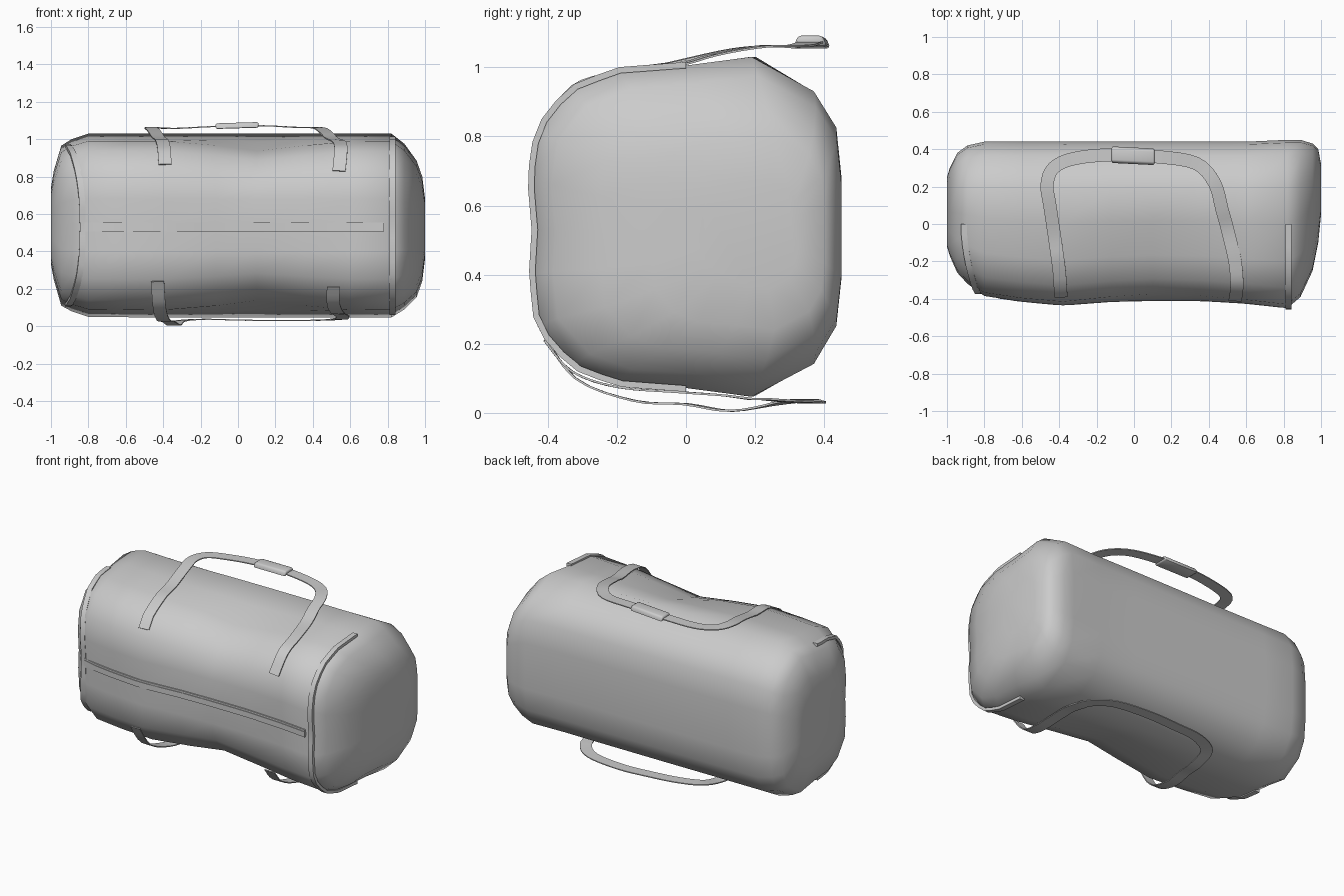
import bpy, bmesh, math
from mathutils import Vector
from mathutils.bvhtree import BVHTree

if "Cube" in bpy.data.objects:
    bpy.data.objects.remove(bpy.data.objects["Cube"])

MID = 0.53


def finish(name, bm, angle=50):
    bmesh.ops.recalc_face_normals(bm, faces=bm.faces)
    me = bpy.data.meshes.new(name)
    bm.to_mesh(me)
    ob = bpy.data.objects.new(name, me)
    bpy.context.collection.objects.link(ob)
    bpy.ops.object.select_all(action='DESELECT')
    ob.select_set(True)
    bpy.context.view_layer.objects.active = ob
    bpy.ops.object.shade_smooth_by_angle(angle=math.radians(angle))
    return ob


def bridge(bm, rings):
    n = len(rings[0])
    for a, b in zip(rings, rings[1:]):
        for i in range(n):
            bm.faces.new((a[i], a[(i + 1) % n], b[(i + 1) % n], b[i]))
    bm.faces.new(rings[0][::-1])
    bm.faces.new(rings[-1])


# Body: cross-section (y, z) lofted through stations (x, ymin, ymax, zmin, zmax)
SECTION = [(-.45, .68), (-.43, .82), (-.34, .935), (-.2, .99), (0, 1.005), (.19, 1.03),
           (.37, .93), (.435, .825), (.45, .68), (.45, .39), (.435, .25), (.37, .14),
           (.19, .045), (0, .07), (-.2, .085), (-.33, .135), (-.43, .25), (-.445, .4), (-.437, .53)]
STATIONS = [(-1, -.12, .25, .33, .74), (-.985, -.17, .3, .25, .83), (-.945, -.26, .38, .11, .965),
            (-.89, -.32, .42, .08, 1.0), (-.8, -.385, .44, .05, 1.03), (-.6, -.415, .44, .048, 1.03),
            (-.38, -.435, .44, .047, 1.03), (-.12, -.415, .44, .047, 1.03), (.1, -.41, .44, .047, 1.03),
            (.35, -.41, .44, .047, 1.03), (.6, -.425, .44, .047, 1.03), (.82, -.45, .45, .047, 1.03),
            (.89, -.39, .45, .09, .975), (.955, -.25, .43, .155, .885), (.985, -.1, .4, .24, .8),
            (1, .05, .32, .36, .68)]
bm = bmesh.new()
rings = []
for x, y0, y1, z0, z1 in STATIONS:
    ring = []
    for y, z in SECTION:
        py = y0 + (y + .45) / .9 * (y1 - y0)
        pz = z0 + (z - .045) / .985 * (z1 - z0)
        # soft sag in the front top and bottom shoulders
        if y < .1 and abs(z - MID) > .2:
            f = .09 * math.exp(-((x - .12) / .26) ** 2) * min(1, (.1 - y) / .3)
            pz += (MID - pz) * f * 1.3
            py *= 1 - f * .5
        ring.append(bm.verts.new((x, py, pz)))
    rings.append(ring)
bridge(bm, rings)
bmesh.ops.recalc_face_normals(bm, faces=bm.faces)
tree = BVHTree.FromBMesh(bm)
finish("bag_body", bm, 60)


def skin(x, d, lift):
    """Point on the body seen from its axis in direction d (y, z)."""
    d = Vector((0, d[0], d[1])).normalized()
    hit = tree.ray_cast(Vector((x, 0, MID)) + d * 2, -d)[0]
    return hit + d * lift


def ribbon(name, pts, normals, width, thick):
    bm = bmesh.new()
    rings = []
    for i, (p, n) in enumerate(zip(pts, normals)):
        t = (pts[min(i + 1, len(pts) - 1)] - pts[max(i - 1, 0)]).normalized()
        s = t.cross(n).normalized()
        u = s.cross(t).normalized()
        rings.append([bm.verts.new(p + s * a * width / 2 + u * b * thick / 2)
                      for a, b in ((-1, -1), (1, -1), (1, 1), (-1, 1))])
    bridge(bm, rings)
    return finish(name, bm, 40)


# Front zipper
xs = [-.82 + 1.6 * i / 16 for i in range(17)]
for name, w, lift in (("zipper_tape", .048, .004), ("zipper_teeth", .026, .008)):
    ribbon(name, [skin(x, (-1, 0.003), lift) for x in xs],
           [Vector((0, -1, 0))] * 17, w, .012)

# Curved zipper flaps round the front half of each end
for name, x0, flare in (("left_end_flap", -.83, -.08), ("right_end_flap", .825, .0)):
    pts, nor = [], []
    for i in range(25):
        a = math.pi * i / 24
        d = (-math.sin(a), math.cos(a))
        pts.append(skin(x0 + flare * abs(math.cos(a)) ** 3, d, .005))
        nor.append(Vector((0, *d)))
    ribbon(name, pts, nor, .032, .018)


def smooth(pts, n=4):
    pts = [Vector(p) for p in pts]
    out = []
    for i in range(len(pts) - 1):
        p0, p1, p2, p3 = pts[max(i - 1, 0)], pts[i], pts[i + 1], pts[min(i + 2, len(pts) - 1)]
        for k in range(n):
            t = k / n
            out.append(.5 * (2 * p1 + (p2 - p0) * t + (2 * p0 - 5 * p1 + 4 * p2 - p3) * t * t
                             + (3 * p1 - p0 - 3 * p2 + p3) * t ** 3))
    return out + [pts[-1]]


def handle(name, path):
    pts, nor = [], []
    for p in smooth(path):
        d = (p.y, p.z - MID)
        if p.y < .2:  # keep the strap outside the body
            s = skin(p.x, d, .008)
            if (s.yz - Vector((0, MID))).length > Vector(d).length:
                p = s
        pts.append(p)
        nor.append(Vector((0, min(p.y + .1, 0), p.z - MID)))
    ribbon(name, pts, nor, .07, .006)


# Carry handles
handle("top_handle", [(.54, -.41, .83), (.55, -.33, .945), (.54, -.2, .985), (.5, -.03, 1.005),
                      (.47, .08, 1.035), (.43, .22, 1.06), (.33, .325, 1.062), (.12, .36, 1.072),
                      (-.12, .37, 1.068), (-.32, .35, 1.058), (-.43, .3, 1.06), (-.465, .21, 1.06),
                      (-.45, .1, 1.045), (-.42, -.1, 1.0), (-.4, -.25, .975), (-.39, -.39, .865)])
handle("bottom_handle", [(.51, -.41, .21), (.51, -.33, .12), (.53, -.2, .075), (.55, -.02, .06),
                         (.56, .12, .05), (.53, .25, .038), (.42, .34, .032), (.2, .37, .03),
                         (0, .36, .033), (-.18, .34, .037), (-.31, .27, .028), (-.34, .13, .006),
                         (-.37, .0, .025), (-.4, -.15, .035), (-.42, -.32, .1), (-.43, -.42, .24)])

# Padded grip wrapped round the top handle
bm = bmesh.new()
bmesh.ops.create_cube(bm, size=1)
for v in bm.verts:
    v.co = Vector((v.co.x * .23, v.co.y * .095, v.co.z * .03))
    if v.co.z > 0:
        v.co.y *= .75
    v.co += Vector((-.005, .365 - v.co.x * .05, 1.073 + v.co.x * .03))
bmesh.ops.bevel(bm, geom=bm.edges[:], offset=.009, segments=2, affect='EDGES', profile=.5)
finish("handle_grip", bm)
